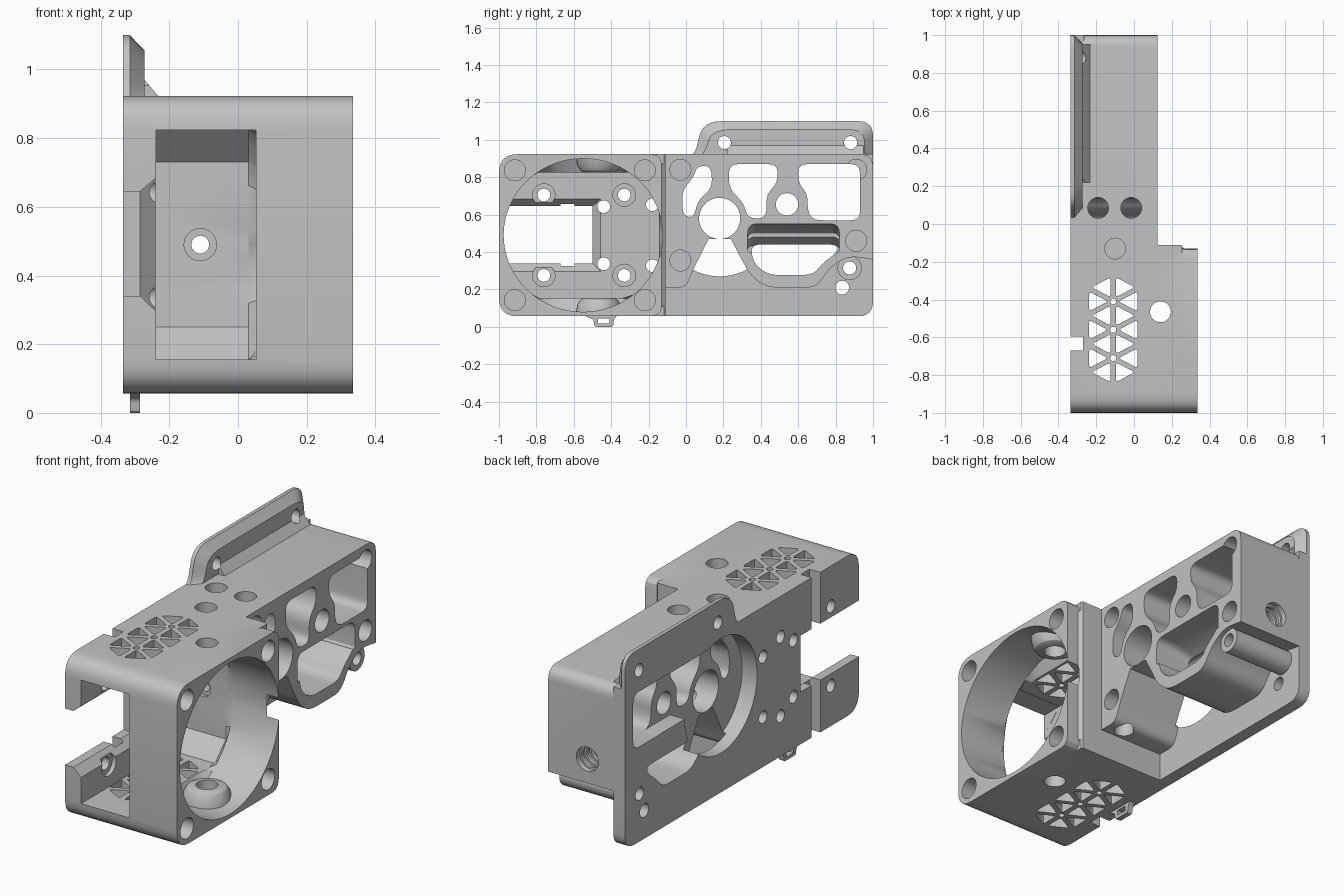
import bpy, bmesh, math
from mathutils import Vector

if "Cube" in bpy.data.objects:
    bpy.data.objects.remove(bpy.data.objects["Cube"])

grey = bpy.data.materials.new("plain_grey")
grey.diffuse_color = (0.54, 0.54, 0.54, 1)
grey.use_nodes = True
grey.node_tree.nodes["Principled BSDF"].inputs["Base Color"].default_value = grey.diffuse_color


def place(axis, p, t):
    # 2D profile point plus a position along the extrusion axis
    return {'x': (t, p[0], p[1]), 'y': (p[0], t, p[1]), 'z': (p[0], p[1], t)}[axis]


def loft(name, rings, axis='x'):
    # solid through a list of (position, profile) rings
    bm = bmesh.new()
    loops = [[bm.verts.new(place(axis, p, t)) for p in pts] for t, pts in rings]
    n = len(loops[0])
    for a, b in zip(loops, loops[1:]):
        for i in range(n):
            bm.faces.new((a[i], a[(i + 1) % n], b[(i + 1) % n], b[i]))
    bm.faces.new(loops[0])
    bm.faces.new(loops[-1])
    bmesh.ops.recalc_face_normals(bm, faces=bm.faces)
    me = bpy.data.meshes.new(name)
    bm.to_mesh(me)
    bm.free()
    me.materials.append(grey)
    ob = bpy.data.objects.new(name, me)
    bpy.context.collection.objects.link(ob)
    return ob


def prism(name, pts, axis, a, b):
    return loft(name, [(a, pts), (b, pts)], axis)


def circle(u, v, r, n=32):
    return [(u + r * math.cos(2 * math.pi * i / n), v + r * math.sin(2 * math.pi * i / n)) for i in range(n)]


def box(u0, u1, v0, v1):
    return [(u0, v0), (u1, v0), (u1, v1), (u0, v1)]


def rounded(pts, r, segs=6):
    # replace corners with curves; r is one value or one per corner
    out = []
    rs = r if isinstance(r, list) else [r] * len(pts)
    for i, p in enumerate(pts):
        p = Vector(p)
        a, b = Vector(pts[i - 1]) - p, Vector(pts[(i + 1) % len(pts)]) - p
        if rs[i] == 0:
            out.append(tuple(p))
            continue
        s = p + a.normalized() * min(rs[i], a.length * 0.48)
        e = p + b.normalized() * min(rs[i], b.length * 0.48)
        for k in range(segs + 1):
            t = k / segs
            out.append(tuple(s * (1 - t) ** 2 + p * (2 * t * (1 - t)) + e * t * t))
    return out


def combine(target, tool, op):
    m = target.modifiers.new("bool", 'BOOLEAN')
    m.operation, m.object, m.solver = op, tool, 'EXACT'
    bpy.context.view_layer.objects.active = target
    bpy.ops.object.modifier_apply(modifier=m.name)
    bpy.data.objects.remove(tool, do_unlink=True)


def cut(pts, axis, a, b):
    combine(body, prism("cutter", pts, axis, a, b), 'DIFFERENCE')


def add(ob):
    combine(body, ob, 'UNION')


# Fan housing, side plate, deep rear block
body = prism("extruder_body", rounded([(-1, 0.057), (-0.11, 0.057), (-0.11, 0.923), (-1, 0.923)],
                                      [0.1, 0, 0, 0.1]), 'x', -0.335, 0.335)
add(prism("side_plate", rounded([(-0.6, 0.057), (1, 0.057), (1, 0.923), (-0.6, 0.923)],
                                [0, 0.08, 0, 0]), 'x', -0.335, -0.265))
deep = [(-0.2, 0.923), (1, 0.923), (1, 0.36), (0.87, 0.38), (0.77, 0.32), (0.7, 0.21), (0.42, 0.21),
        (0.335, 0.29), (0.24, 0.47), (0.12, 0.47), (0.035, 0.30), (0, 0.21), (-0.2, 0.21)]
add(prism("rear_block", rounded(deep, [0, 0.07, 0, .06, .06, .06, .08, .04, 0, 0, .04, .04, 0]),
          'x', -0.335, 0.125))
add(prism("screw_boss", circle(0.875, 0.315, 0.065), 'x', -0.3, 0.1))

# Upright mounting fin with chamfered rim and sloped foot
rim = [(0.0, 0.9), (0.05, 0.93), (0.09, 1.1), (1, 1.1), (1, 0.9)]
face = [(0.05, 0.9), (0.1, 0.93), (0.14, 1.055), (0.955, 1.055), (0.955, 0.9)]
rr = [0, 0.05, 0.1, 0.08, 0]
rim, face = rounded(rim, rr), rounded(face, rr)
add(loft("fin", [(-0.335, rim), (-0.315, rim), (-0.272, face)]))
add(prism("fin_foot", [(-0.3, 0.97), (-0.272, 0.97), (-0.23, 0.92), (-0.23, 0.9), (-0.3, 0.9)], 'y', 0.22, 0.95))

# Fan duct: round mouth stepping into a chamfered box
corner_angles = [math.atan2(0.24, 0.415), math.atan2(0.335, 0.32)]
angles = [2 * math.pi * i / 64 for i in range(64)]
for a in corner_angles:
    for t in (a, math.pi - a, math.pi + a, 2 * math.pi - a):
        near = min(range(64), key=lambda i: abs(angles[i] - t))
        angles[near] = t
mouth, chamber = [], []
for t in angles:
    c, s = math.cos(t), math.sin(t)
    mouth.append((-0.55 + 0.425 * c, 0.49 + 0.41 * s))
    k = min(0.415 / max(abs(c), 1e-6), 0.335 / max(abs(s), 1e-6), 0.655 / (abs(c) + abs(s)))
    chamber.append((-0.56 + k * c, 0.49 + k * s))
combine(body, loft("duct", [(-0.24, chamber), (0.03, chamber), (0.065, mouth), (0.4, mouth)]), 'DIFFERENCE')
cut(box(-0.239, 0.052, 0.156, 0.824), 'y', -1.1, -0.6)

# Side wall slot, flaring inward
narrow, wide = box(-1.1, -0.5, 0.34, 0.645), box(-1.1, -0.455, 0.295, 0.685)
combine(body, loft("slot", [(-0.4, narrow), (-0.285, narrow), (-0.238, wide), (-0.2, wide)]), 'DIFFERENCE')
cut(box(-0.4, -0.27, -0.67, -0.595), 'z', -0.1, 1.0)
cut([(0.24, -0.1), (0.265, -0.13), (0.4, -0.13), (0.4, -0.1)], 'z', -0.1, 1.0)
# Rounded rear corners of the fan flange
for s in (-1, 1):
    cut([(y, 0.49 + s * (z - 0.49)) for y, z in [(-0.18, 0.93), (-0.18, 0.923), (-0.153, 0.915), (-0.136, 0.898),
                                                 (-0.13, 0.87), (-0.1, 0.87), (-0.1, 0.93)]], 'x', 0.255, 0.4)

# Flared bosses in the duct and the vertical hole through them
for z0, z1 in ((0.07, 0.155), (0.91, 0.825)):
    zm = z0 + (z1 - z0) * 0.6
    rings = [(z0, 0.125), (zm, 0.115), (z1 - (z1 - z0) * 0.12, 0.1), (z1, 0.08)]
    add(loft("duct_boss", [(z, circle(0.14, -0.465, r)) for z, r in rings], 'z'))
cut(circle(0.14, -0.465, 0.055), 'z', -0.1, 1.1)

# Triangular vents through roof and floor
X0, W, S = -0.11, 0.142, 0.15


def vent(tri):
    cx = sum(p[0] for p in tri) / 3
    cy = sum(p[1] for p in tri) / 3
    f = 0.7
    small = [(cx + (x - cx) * f, cy + (y - cy) * f) for x, y in tri]
    cut(rounded(small, 0.015, 2), 'z', 0.0, 1.0)


for side in (-1, 1):
    xs = X0 + side * W
    for k in range(4):
        y = -0.26 - S * k
        vent([(X0, y), (X0, y - S), (xs, y - S / 2)])
        if k < 3:
            vent([(X0, y - S), (xs, y - S / 2), (xs, y - S * 1.5)])
for k in range(3):
    cut(circle(X0, -0.41 - S * k, 0.016, 12), 'z', 0.0, 1.0)

# Gear recess in the plate, bearing bore and rear pockets
cut(circle(0.18, 0.58, 0.31, 64), 'x', -0.4, -0.245)
cut(rounded(box(0.32, 0.928, 0.572, 0.868), 0.06), 'x', -0.4, -0.247)
cut(circle(0.18, 0.58, 0.11, 48), 'x', -0.4, 0.2)
pockets = [
    [(-0.02, 0.6), (-0.02, 0.73), (0.04, 0.8), (0.06, 0.86), (0.135, 0.86), (0.14, 0.74), (0.065, 0.68), (0.04, 0.58)],
    [(0.23, 0.87), (0.49, 0.87), (0.49, 0.77), (0.43, 0.71), (0.43, 0.58), (0.33, 0.58), (0.31, 0.66), (0.23, 0.74)],
    [(0.6, 0.87), (0.93, 0.87), (0.93, 0.57), (0.68, 0.57), (0.65, 0.62), (0.65, 0.71), (0.6, 0.77)],
    [(0.345, 0.44), (0.36, 0.34), (0.44, 0.278), (0.68, 0.278), (0.73, 0.34), (0.81, 0.4), (0.81, 0.44)]]
for p in pockets:
    cut(rounded(p, 0.05), 'x', -0.4, 0.2)
# Curved ceiling of the lower pocket
ceiling = [(0.2, 0.55), (0.12, 0.55), (0.03, 0.542), (-0.06, 0.52), (-0.13, 0.485), (-0.2, 0.435)]
combine(body, loft("ceiling", [(x, rounded(box(0.33, 0.82, 0.40, z), [0.01, 0.01, 0.05, 0.05]))
                               for x, z in ceiling]), 'DIFFERENCE')

# Through holes along x: (y, z, radius, start, end)
for y, z, r, a, b in [(0.54, 0.655, 0.06, -0.4, 0.2), (0.875, 0.315, 0.035, -0.4, 0.2),
                      (0.835, 0.21, 0.037, -0.4, 0.2), (0.205, 0.985, 0.035, -0.4, -0.2),
                      (0.88, 0.985, 0.035, -0.4, -0.2)]:
    cut(circle(y, z, r), 'x', a, b)
for s in (-1, 1):
    for y in (-0.76, -0.33):
        cut(circle(y, 0.49 + s * 0.215, 0.06), 'x', -0.262, -0.21)
    for y, dz, r in [(-0.76, 0.215, 0.034), (-0.33, 0.215, 0.034), (-0.44, 0.153, 0.034), (-0.18, 0.163, 0.034)]:
        cut(circle(y, 0.49 + s * dz, r, 30), 'x', -0.4, -0.215)
    # Fan screw holes
    for y in (-0.915, -0.22):
        cut(circle(y, 0.49 + s * 0.347, 0.056), 'x', 0.13, 0.4)
# Blind screw holes in the rear block
for y, z in [(-0.03, 0.84), (0.91, 0.84), (0.91, 0.46), (-0.03, 0.355)]:
    cut(circle(y, z, 0.056), 'x', 0.0, 0.2)

# Vertical holes in the roof and under the rear block
for x in (-0.19, -0.015):
    cut(circle(x, 0.085, 0.055), 'z', 0.78, 1.0)
cut(circle(-0.1, -0.13, 0.055), 'z', 0.84, 1.0)
cut(circle(0.03, -0.045, 0.05), 'z', 0.15, 0.29)

# Filament path with wider threaded end
cut(circle(-0.11, 0.49, 0.026, 24), 'y', -0.3, 1.1)
cut(circle(-0.11, 0.49, 0.047), 'y', -0.3, -0.125)
for k in range(6):
    cut(circle(-0.11, 0.49, 0.056 if k % 2 else 0.066), 'y', 0.97 - 0.02 * k, 1.1 if k == 0 else 0.991 - 0.02 * k)

# Small cable loop under the housing
clip = prism("cable_loop", rounded([(-0.54, 0.07), (-0.54, 0.057), (-0.495, 0.04), (-0.49, 0), (-0.39, 0),
                                    (-0.385, 0.04), (-0.37, 0.057), (-0.37, 0.07)], 0.012, 3), 'x', -0.315, -0.285)
combine(clip, prism("loop_hole", box(-0.47, -0.41, 0.018, 0.045), 'x', -0.4, -0.2), 'DIFFERENCE')

# Smooth curves, sharp edges
for ob in (body, clip):
    bpy.ops.object.select_all(action='DESELECT')
    ob.select_set(True)
    bpy.context.view_layer.objects.active = ob
    bpy.ops.object.shade_smooth_by_angle(angle=math.radians(28))
